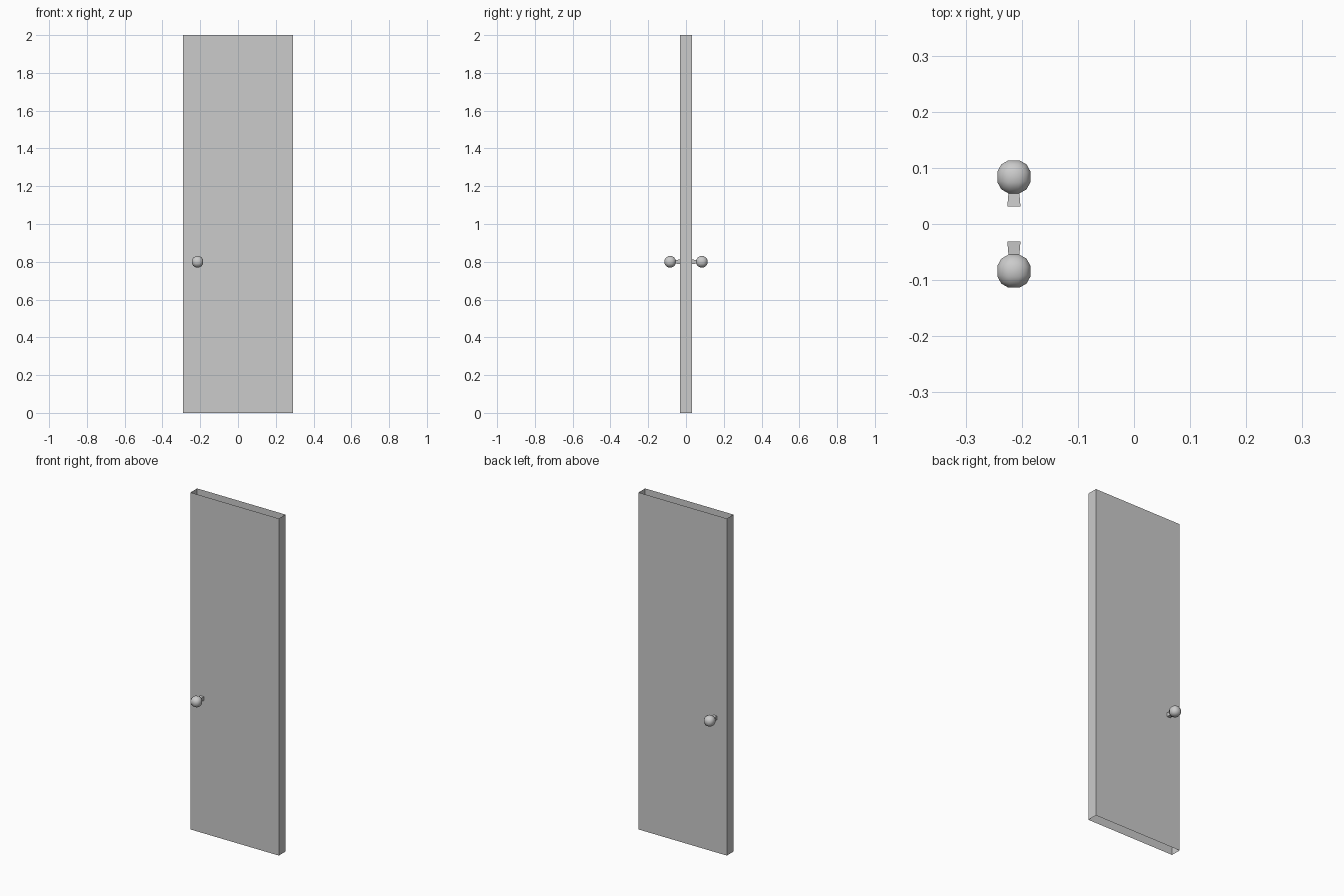
import bpy, bmesh, math
from mathutils import Vector

if "Cube" in bpy.data.objects:
    bpy.data.objects.remove(bpy.data.objects["Cube"])


def finish(bm, name):
    mesh = bpy.data.meshes.new(name)
    bm.to_mesh(mesh)
    bm.free()
    obj = bpy.data.objects.new(name, mesh)
    bpy.context.collection.objects.link(obj)
    return obj


# Door panel: a thin box sleeve, open at the top and bottom
W, T, H = 0.58, 0.062, 2.0
bm = bmesh.new()
bmesh.ops.create_cube(bm, size=1)
for v in bm.verts:
    v.co = Vector((v.co.x * W, v.co.y * T, (v.co.z + 0.5) * H))
caps = [f for f in bm.faces if abs(f.normal.z) > 0.5]
bmesh.ops.delete(bm, geom=caps, context='FACES_ONLY')
finish(bm, "door_panel")


# Knob: quad ball (3 x 3 faces per side) with a square stem flaring to the door
def make_knob(name, side):
    radius, centre = 0.0325, Vector((-0.214, side * 0.084, 0.8))
    bm = bmesh.new()
    bmesh.ops.create_cube(bm, size=2)
    bmesh.ops.subdivide_edges(bm, edges=bm.edges[:], cuts=2, use_grid_fill=True)
    for v in bm.verts:
        v.co = v.co.normalized() * radius + centre
    bm.normal_update()
    # Pull the middle face on the door side out to the panel
    inner = min(bm.faces, key=lambda f: abs(f.calc_center_median().y))
    stem = bmesh.ops.extrude_discrete_faces(bm, faces=[inner])["faces"][0]
    for v in stem.verts:
        v.co.x = centre.x + (v.co.x - centre.x) * 1.2
        v.co.z = centre.z + (v.co.z - centre.z) * 1.2
        v.co.y = side * T / 2
    bmesh.ops.delete(bm, geom=[stem], context='FACES_ONLY')
    bmesh.ops.recalc_face_normals(bm, faces=bm.faces[:])
    obj = finish(bm, name)
    bpy.ops.object.select_all(action='DESELECT')
    obj.select_set(True)
    bpy.context.view_layer.objects.active = obj
    bpy.ops.object.shade_smooth_by_angle(angle=math.radians(30))


make_knob("front_knob", -1)
make_knob("back_knob", 1)
